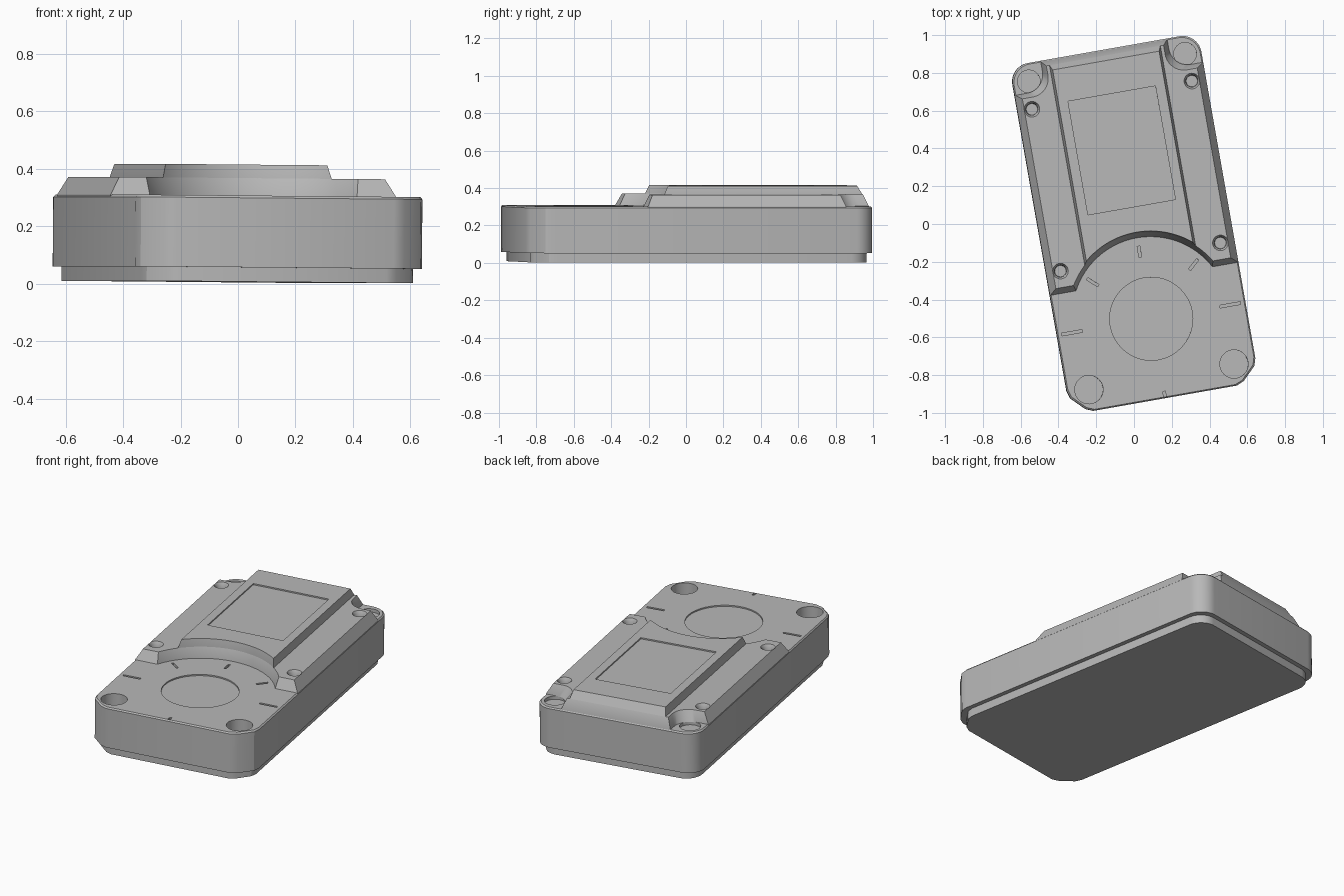
import bpy, bmesh
from math import sin, cos, acos, radians, pi

cube = bpy.data.objects.get("Cube")
if cube:
    bpy.data.objects.remove(cube, do_unlink=True)

grey = bpy.data.materials.new("light grey plastic")
grey.use_nodes = True
tone = (0.48, 0.48, 0.48, 1)
grey.diffuse_color = tone
grey.node_tree.nodes["Principled BSDF"].inputs["Base Color"].default_value = tone

DIAL_Y = -0.49  # centre of the round front opening


def mirrored(half):
    """Close a right-hand half outline across the centre line."""
    return half + [(-x, y) for x, y in reversed(half) if abs(x) > 1e-5]


def arc(cx, cy, r, start, end, n):
    return [(cx + r * cos(start + (end - start) * i / n),
             cy + r * sin(start + (end - start) * i / n)) for i in range(n + 1)]


def circle(x, y, r):
    return arc(x, y, r, 0, 2 * pi, 40)[:-1]


def rect(x0, x1, y0, y1, angle=0, cy=0):
    c, s = cos(angle), sin(angle)
    return [(x * c - y * s, cy + x * s + y * c)
            for x, y in ((x0, y0), (x1, y0), (x1, y1), (x0, y1))]


def add_loft(bm, levels):
    """Skin matching outlines stacked at the given heights."""
    rings = [[bm.verts.new((x, y, z)) for x, y in pts] for pts, z in levels]
    n = len(rings[0])
    bm.faces.new(list(reversed(rings[0])))
    bm.faces.new(rings[-1])
    for low, high in zip(rings, rings[1:]):
        for i in range(n):
            j = (i + 1) % n
            bm.faces.new((low[i], low[j], high[j], high[i]))


def make(name, *lofts):
    bm = bmesh.new()
    for levels in lofts:
        add_loft(bm, levels)
    bmesh.ops.recalc_face_normals(bm, faces=bm.faces)
    mesh = bpy.data.meshes.new(name)
    bm.to_mesh(mesh)
    bm.free()
    mesh.materials.append(grey)
    ob = bpy.data.objects.new(name, mesh)
    bpy.context.collection.objects.link(ob)
    return ob


def carve(ob, *lofts):
    """Subtract lofted shapes and bake the result."""
    cutter = make("cutter", *lofts)
    cutter.hide_render = True
    mod = ob.modifiers.new("carve", 'BOOLEAN')
    mod.operation = 'DIFFERENCE'
    mod.solver = 'EXACT'
    mod.object = cutter
    deps = bpy.context.evaluated_depsgraph_get()
    baked = bpy.data.meshes.new_from_object(ob.evaluated_get(deps))
    ob.modifiers.clear()
    ob.data = baked
    bpy.data.objects.remove(cutter, do_unlink=True)


def case_outline(inset):
    """Chamfered front corners, rounded back corners."""
    front = [(0.385, -0.937), (0.425, -0.92), (0.495, -0.85), (0.507, -0.81)]
    back = arc(0.407, 0.837, 0.1, 0, pi / 2, 10)
    k, m = 1 - inset / 0.507, 1 - inset / 0.937
    return mirrored([(x * k, y * m) for x, y in front + back])


def deck_outline(t):
    """Raised deck: t = 0 at its foot, 1 at its top edge."""
    r = 0.415 + 0.022 * t
    half = arc(0, DIAL_Y, r, pi / 2, radians(28 + 3 * t), 24)
    side = 0.505 - 0.035 * t
    half.append((side, half[-1][1]))
    shift = 0.025 * t
    half.append((side, 0.78 - shift))
    half += arc(0.44 - shift, 0.88 - shift, 0.1, 1.5 * pi, pi, 10)
    half.append((0.34 - shift, 0.932 - 0.027 * t))
    return mirrored(half)


def plateau_outline(t):
    r, w = 0.437 + 0.008 * t, 0.298 - 0.012 * t
    half = arc(0, DIAL_Y, r, pi / 2, acos(w / r), 20)
    half.append((w, 0.905 - 0.027 * t))
    return mirrored(half)


# Base plate and main case
base_plate = make("base_plate", [(case_outline(0.027), 0), (case_outline(0.027), 0.06)])
case = make("case", [(case_outline(0), 0.05), (case_outline(0), 0.292),
                     (case_outline(0.007), 0.30)])

# Corner sockets, dial recess and tick marks in the case
cuts = []
for s in (-1, 1):
    cuts.append([(circle(s * 0.39, -0.822, z), h) for z, h in ((0.075, 0.2), (0.075, 0.4))])
    cuts.append([(circle(s * 0.42, 0.84, 0.06), h) for h in (0.28, 0.4)])
cuts.append([(circle(0, DIAL_Y - 0.02, 0.22), h) for h in (0.292, 0.4)])
for angle, near, far in ((0, 0.37, 0.48), (180, 0.37, 0.48), (42, 0.33, 0.4),
                         (138, 0.33, 0.4), (90, 0.33, 0.39), (270, 0.39, 0.42)):
    tick = rect(near, far, -0.007, 0.007, radians(angle), DIAL_Y - 0.02)
    cuts.append([(tick, 0.285), (tick, 0.4)])
carve(case, *cuts)

# Raised deck with four countersunk screw holes
deck = make("raised_deck", [(deck_outline(0), 0.29), (deck_outline(0), 0.30),
                            (deck_outline(1), 0.362)])
carve(deck, *[[(circle(sx * 0.43, y, 0.03), 0.32), (circle(sx * 0.43, y, 0.032), 0.345),
               (circle(sx * 0.43, y, 0.042), 0.363), (circle(sx * 0.43, y, 0.042), 0.4)]
              for sx in (-1, 1) for y in (-0.178, 0.692)])

# Top plateau with a shallow screen recess
plateau = make("screen_plateau", [(plateau_outline(0), 0.355), (plateau_outline(0), 0.362),
                                  (plateau_outline(1), 0.409)])
screen = rect(-0.235, 0.235, 0.09, 0.7)
carve(plateau, [(screen, 0.401), (screen, 0.45)])

# Smooth the curves and set the slight turn and tilt
for ob in (base_plate, case, deck, plateau):
    bpy.ops.object.select_all(action='DESELECT')
    ob.select_set(True)
    bpy.context.view_layer.objects.active = ob
    bpy.ops.object.shade_smooth_by_angle(angle=radians(25))
    ob.rotation_euler = (0, 0.009, radians(10))
    ob.location.z = 0.006
